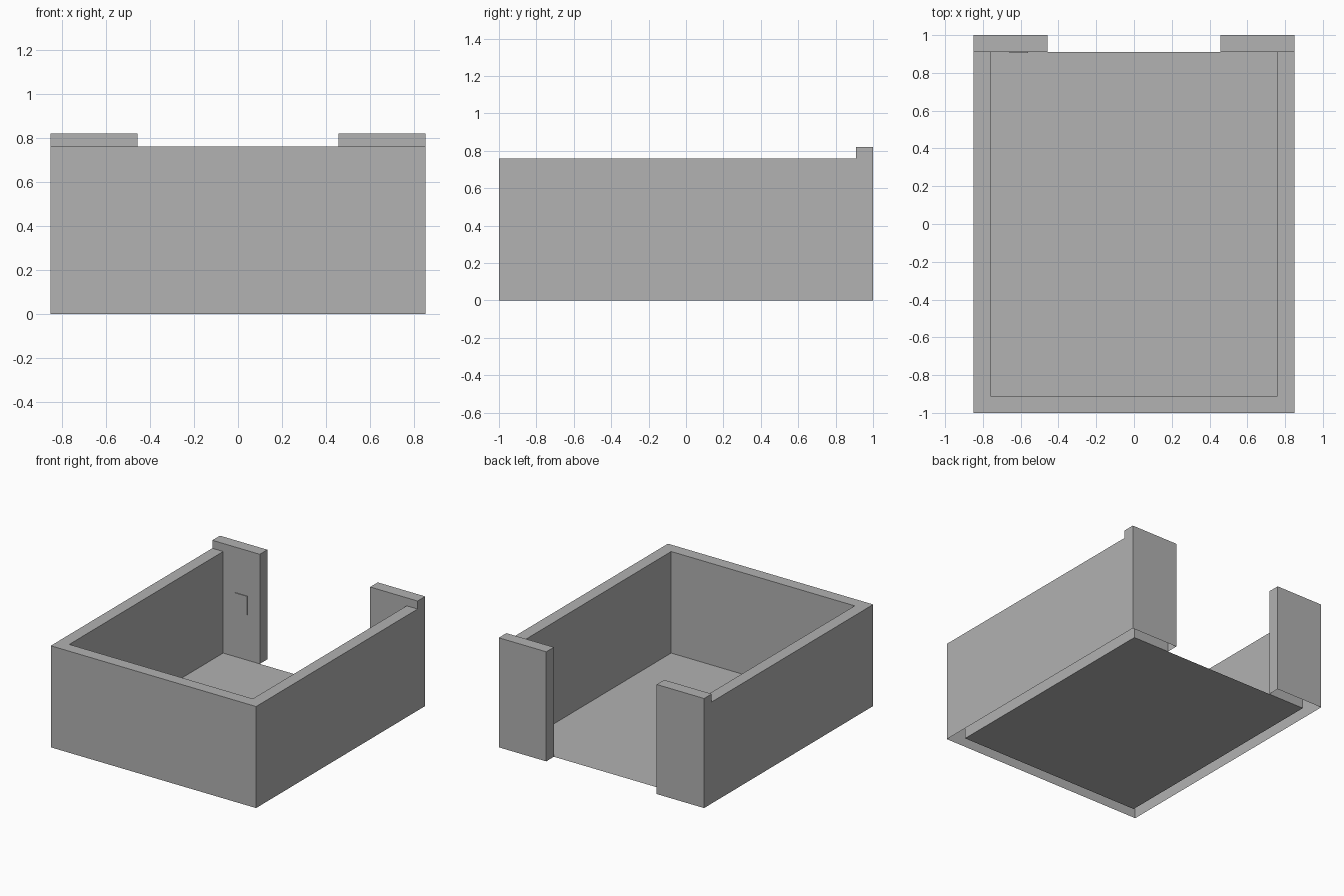
import bpy, bmesh

cube = bpy.data.objects.get("Cube")
if cube:
    bpy.data.objects.remove(cube, do_unlink=True)

OUT_X, OUT_Y = 0.85, 1.0
IN_X, IN_Y = 0.76, 0.91
WALL_H, POST_H = 0.76, 0.82
POST_X = 0.457

grey = bpy.data.materials.new("plain grey")
grey.use_nodes = True
colour = (0.445, 0.445, 0.445, 1)
grey.diffuse_color = colour
grey.node_tree.nodes["Principled BSDF"].inputs["Base Color"].default_value = colour


def finish(name, bm):
    mesh = bpy.data.meshes.new(name)
    bm.to_mesh(mesh)
    bm.free()
    mesh.materials.append(grey)
    obj = bpy.data.objects.new(name, mesh)
    bpy.context.collection.objects.link(obj)
    return obj


def raise_faces(bm, faces, height):
    new = bmesh.ops.extrude_face_region(bm, geom=faces)["geom"]
    verts = [g for g in new if isinstance(g, bmesh.types.BMVert)]
    bmesh.ops.translate(bm, verts=verts, vec=(0, 0, height))
    return [g for g in new if isinstance(g, bmesh.types.BMFace)]


# Hollow walls, open underneath: a U-shaped plan with a taller post at each end
bm = bmesh.new()
rim = [(-OUT_X, IN_Y), (-OUT_X, -OUT_Y), (OUT_X, -OUT_Y), (OUT_X, IN_Y),
       (IN_X, IN_Y), (IN_X, -IN_Y), (-IN_X, -IN_Y), (-IN_X, IN_Y)]
v = [bm.verts.new((x, y, 0)) for x, y in rim]
bm.faces.new(v)
for side, outer, inner in ((-1, v[0], v[7]), (1, v[3], v[4])):
    ends = [bm.verts.new((side * x, y, 0)) for x, y in
            ((POST_X, IN_Y), (POST_X, OUT_Y), (OUT_X, OUT_Y))]
    loop = [outer, inner] + ends
    bm.faces.new(loop if side < 0 else loop[::-1])
tops = raise_faces(bm, bm.faces[:], WALL_H)
post_tops = [f for f in tops if f.calc_center_median().y > IN_Y]
raise_faces(bm, post_tops, POST_H - WALL_H)


def is_hidden(face):
    c = face.calc_center_median()
    flat = all(abs(p.co.z - c.z) < 1e-4 for p in face.verts)
    return flat and (c.z < 0.01 or (c.y > IN_Y and c.z < POST_H - 0.01))


bmesh.ops.delete(bm, geom=[f for f in bm.faces if is_hidden(f)], context='FACES')
bmesh.ops.recalc_face_normals(bm, faces=bm.faces[:])
finish("walls_and_posts", bm)

# Thin floor sheet between the walls
bm = bmesh.new()
bm.faces.new([bm.verts.new((sx * IN_X, sy * IN_Y, 0))
              for sx, sy in ((-1, -1), (1, -1), (1, 1), (-1, 1))])
finish("floor", bm)

# Small plate on the inner face of the right post
bm = bmesh.new()
bmesh.ops.create_cube(bm, size=1)
bmesh.ops.scale(bm, verts=bm.verts[:], vec=(0.1, 0.006, 0.14))
bmesh.ops.translate(bm, verts=bm.verts[:], vec=(-0.61, IN_Y - 0.003, 0.41))
finish("wall_plate", bm)
